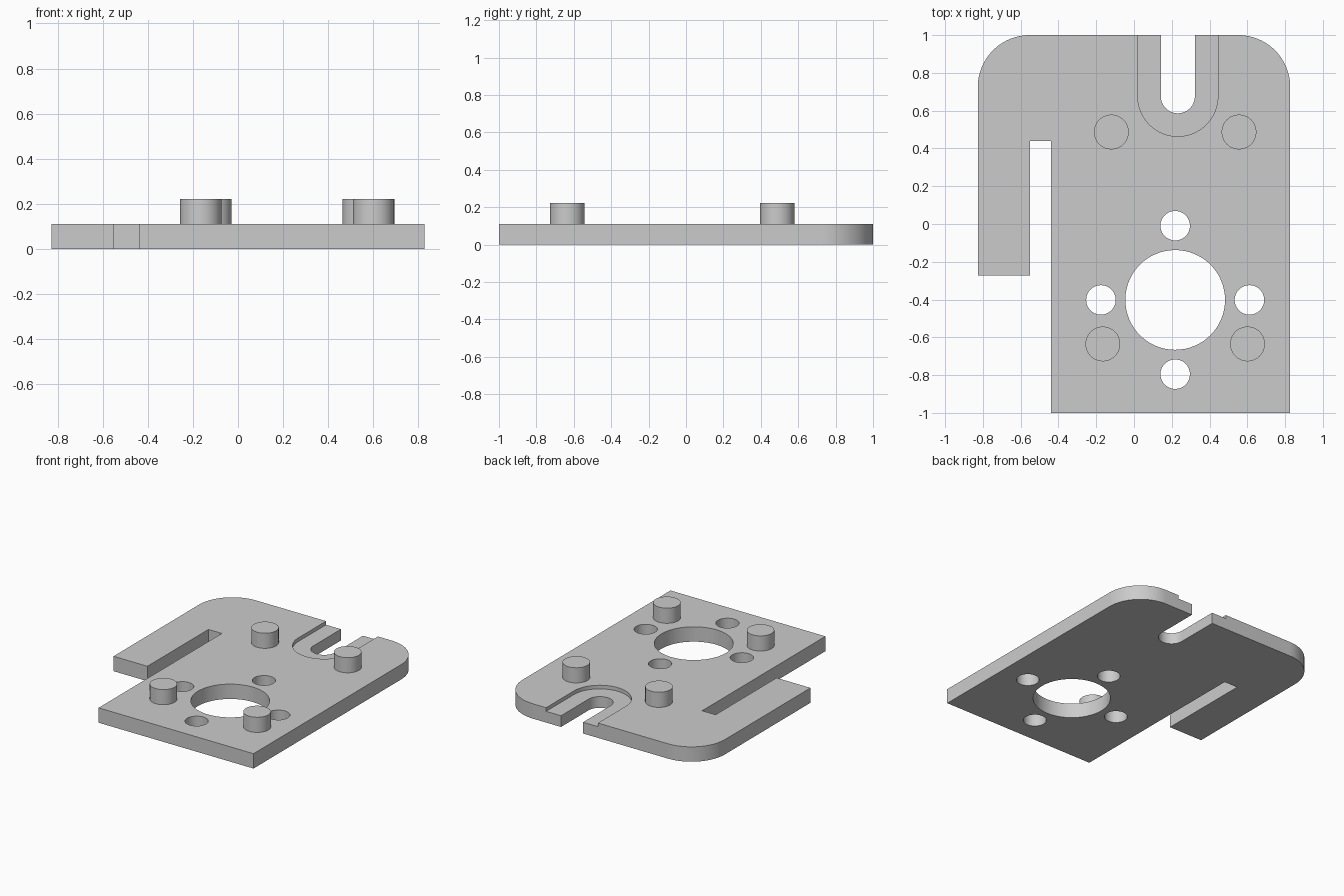
import bpy
import bmesh
from math import cos, sin, pi

THICK = 0.11      # plate thickness
POST_TOP = 0.222
FLOOR = 0.083     # height of the recess floor

cube = bpy.data.objects.get("Cube")
if cube:
    bpy.data.objects.remove(cube, do_unlink=True)

grey = bpy.data.materials.new("plain grey")
grey.use_nodes = True
colour = (0.6, 0.6, 0.6, 1)
grey.diffuse_color = colour
grey.node_tree.nodes["Principled BSDF"].inputs["Base Color"].default_value = colour


def arc(x, y, r, start, end, steps):
    """Points along an arc, angles in half turns."""
    angles = [pi * (start + (end - start) * i / steps) for i in range(steps + 1)]
    return [(x + r * cos(a), y + r * sin(a)) for a in angles]


def circle(x, y, r):
    return arc(x, y, r, 0, 2, 64)[:-1]


def u_slot(x, y, r):
    """Round-bottomed slot that runs out past the back edge."""
    return arc(x, y, r, 1, 2, 40) + [(x + r, 1.1), (x - r, 1.1)]


def prism(name, outline, z0, z1):
    """Extrude a counter-clockwise outline from z0 to z1."""
    bm = bmesh.new()
    base = bm.faces.new([bm.verts.new((x, y, z0)) for x, y in outline])
    top = bmesh.ops.extrude_face_region(bm, geom=[base], use_keep_orig=True)
    moved = [v for v in top["geom"] if isinstance(v, bmesh.types.BMVert)]
    bmesh.ops.translate(bm, verts=moved, vec=(0, 0, z1 - z0))
    bmesh.ops.recalc_face_normals(bm, faces=bm.faces)
    mesh = bpy.data.meshes.new(name)
    bm.to_mesh(mesh)
    bm.free()
    mesh.materials.append(grey)
    obj = bpy.data.objects.new(name, mesh)
    bpy.context.collection.objects.link(obj)
    return obj


def select(obj):
    bpy.ops.object.select_all(action='DESELECT')
    obj.select_set(True)
    bpy.context.view_layer.objects.active = obj


def cut(target, outline, z0):
    """Cut a prism out of the target, from z0 upwards."""
    cutter = prism("cutter", outline, z0, THICK + 0.1)
    cutter.hide_render = True
    mod = target.modifiers.new("cut", 'BOOLEAN')
    mod.operation = 'DIFFERENCE'
    mod.solver = 'EXACT'
    mod.object = cutter
    select(target)
    bpy.ops.object.modifier_apply(modifier=mod.name)
    bpy.data.objects.remove(cutter, do_unlink=True)


def smooth(obj):
    select(obj)
    bpy.ops.object.shade_smooth_by_angle(angle=pi / 6)


# Plate with rounded back corners and a side arm behind a narrow slot
W, R = 0.827, 0.275
outline = [(-0.44, -1), (W, -1)]
outline += arc(W - R, 1 - R, R, 0, 0.5, 24)
outline += arc(R - W, 1 - R, R, 0.5, 1, 24)
outline += [(-W, -0.273), (-0.55, -0.273), (-0.55, 0.44), (-0.44, 0.44)]
plate = prism("mounting_plate", outline, 0, THICK)

# Open notch at the back with a shallow recess around it
cut(plate, u_slot(0.232, 0.676, 0.212), FLOOR)
cut(plate, u_slot(0.232, 0.676, 0.09), -0.1)

# Central bore and four bolt holes around it
CX, CY = 0.218, -0.402
cut(plate, circle(CX, CY, 0.264), -0.1)
for i in range(4):
    a = i * pi / 2
    cut(plate, circle(CX + 0.393 * cos(a), CY + 0.393 * sin(a), 0.078), -0.1)
smooth(plate)

# Four round posts, a pair at the back and a pair at the front
for row, spread, y in (("back", 0.338, 0.487), ("front", 0.383, -0.635)):
    for side, sign in (("left", 1), ("right", -1)):
        post = prism(f"{row}_{side}_post", circle(CX + sign * spread, y, 0.092),
                     THICK - 0.01, POST_TOP)
        smooth(post)
